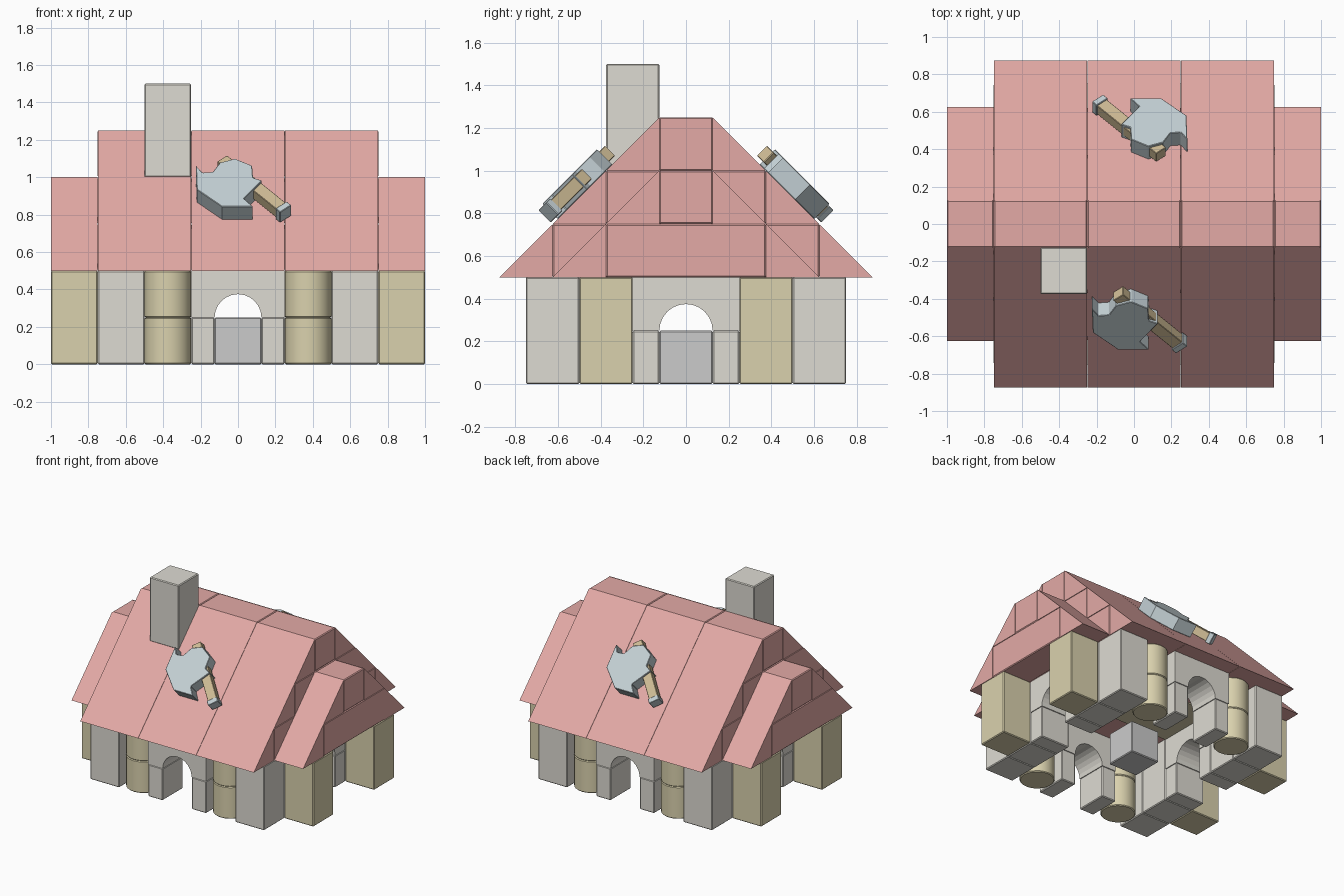
import bpy, bmesh, math
from mathutils import Matrix, Vector

if "Cube" in bpy.data.objects:
    bpy.data.objects.remove(bpy.data.objects["Cube"])


def material(name, rgb):
    m = bpy.data.materials.new(name)
    m.diffuse_color = (*rgb, 1)
    m.use_nodes = True
    m.node_tree.nodes["Principled BSDF"].inputs["Base Color"].default_value = m.diffuse_color
    return m


STONE = material("stone", (0.73, 0.71, 0.65))
TAN = material("tan_block", (0.70, 0.64, 0.42))
RED = material("roof_red", (0.77, 0.40, 0.38))
STEEL = material("steel", (0.55, 0.63, 0.66))
WOOD = material("wood", (0.62, 0.50, 0.30))
S = 0.25  # block module


def finish(bm, name, mat, bevel):
    bmesh.ops.recalc_face_normals(bm, faces=bm.faces)
    me = bpy.data.meshes.new(name)
    bm.to_mesh(me)
    bm.free()
    ob = bpy.data.objects.new(name, me)
    bpy.context.collection.objects.link(ob)
    if mat:
        me.materials.append(mat)
    if bevel:
        b = ob.modifiers.new("bevel", 'BEVEL')
        b.width = bevel
        b.segments = 1
        b.limit_method = 'ANGLE'
        b.angle_limit = math.radians(50)
    return ob


def box(name, center, size, mat=None, bevel=0.006):
    bm = bmesh.new()
    bmesh.ops.create_cube(bm, size=1, matrix=Matrix.Translation(center) @ Matrix.Diagonal((*size, 1)))
    return finish(bm, name, mat, bevel)


def frame(u, v, origin):
    """Matrix taking profile (u, v) and depth to world space."""
    u, v = Vector(u), Vector(v)
    return Matrix((u, v, u.cross(v))).transposed().to_4x4(), Vector(origin)


def prism(name, pts, lo, hi, fr, mat=None, bevel=0.0):
    m, o = fr
    bm = bmesh.new()
    a, b = ([bm.verts.new(m @ Vector((p[0], p[1], d)) + o) for p in pts] for d in (lo, hi))
    bm.faces.new(a)
    bm.faces.new(b)
    n = len(pts)
    for i in range(n):
        bm.faces.new((a[i], a[(i + 1) % n], b[(i + 1) % n], b[i]))
    return finish(bm, name, mat, bevel)


def column(name, x, y, z):
    bm = bmesh.new()
    bmesh.ops.create_cone(bm, cap_ends=True, segments=24, radius1=S / 2, radius2=S / 2, depth=S,
                          matrix=Matrix.Translation((x, y, z)))
    ob = finish(bm, name, TAN, 0.006)
    bpy.ops.object.select_all(action='DESELECT')
    ob.select_set(True)
    bpy.context.view_layer.objects.active = ob
    bpy.ops.object.shade_smooth_by_angle(angle=math.radians(35))


# corner posts, side posts and columns in each quadrant
for sx in (-1, 1):
    for sy in (-1, 1):
        box("corner_post", (.625 * sx, .625 * sy, .25), (S, S, .5), STONE)
        box("outer_side_post", (.875 * sx, .375 * sy, .25), (S, S, .5), TAN)
        box("inner_side_post", (.625 * sx, .375 * sy, .25), (S, S, .5), STONE)
        for z in (.125, .375):
            column("column", .375 * sx, .625 * sy, z)
        box("front_back_jamb", (.1875 * sx, .625 * sy, .125), (.125, S, S), STONE)
        box("side_jamb", (.625 * sx, .1875 * sy, .125), (S, .125, S), STONE)

# arches over the four openings
arch = [(.25, .25), (.25, .5), (-.25, .5), (-.25, .25)]
arch += [(-.125 * math.cos(math.pi * i / 12), .25 + .125 * math.sin(math.pi * i / 12)) for i in range(13)]
for s in (-1, 1):
    prism("front_back_arch", arch, -.125, .125, frame((1, 0, 0), (0, 0, 1), (0, .625 * s, 0)), STONE)
    prism("side_arch", arch, -.125, .125, frame((0, 1, 0), (0, 0, 1), (.625 * s, 0, 0)), STONE)

# centre cube on the floor
box("centre_cube", (0, 0, .125), (S, S, S))


# roof: stacked rows of wedges with bricks between
def roof_row(x0, x1, inner, z, mat):
    box("roof_brick", ((x0 + x1) / 2, 0, z + S / 2), (x1 - x0, 2 * inner, S), mat)
    for s in (-1, 1):
        tri = [(inner * s, z), ((inner + S) * s, z), (inner * s, z + S)]
        prism("roof_wedge", tri, x0 + .001, x1 - .001, frame((0, 1, 0), (0, 0, 1), (0, 0, 0)), RED)


for x0 in (-.75, -.25, .25):
    for row in range(3):
        roof_row(x0, x0 + .5, .625 - S * row, .5 + S * row, RED)
for x0 in (-1, .75):
    for row in range(2):
        roof_row(x0, x0 + S, .375 - S * row, .5 + S * row, RED)
box("ceiling_plank", (0, 0, .495), (1.0, .5, .01), TAN, 0)

# chimney
box("chimney", (-.375, -.25, 1.25), (S, S, .5), STONE)

# axes lying on both roof slopes
head = [(-.225, .166), (-.19, .113), (-.134, .119), (-.096, .189), (-.016, .219), (.075, .166),
        (.08, .075), (.128, .053), (.032, -.083), (.08, -.144), (-.086, -.144), (-.22, -.015)]
head = [(x - .03, w) for x, w in head]


def bar(a, b, width):
    a, b = Vector(a), Vector(b)
    n = (b - a).orthogonal().normalized() * width / 2
    return [a + n, b + n, b - n, a - n]


r = math.sqrt(.5)
for s in (1, -1):
    fr = frame((s, 0, 0), (0, s * r, r), (.03, -.5 * s, .875))
    prism("axe_head", head, .0, .1, fr, STEEL, 0.003)
    prism("axe_handle", bar((-.115, .235), (.205, -.13), .07), .02, .085, fr, WOOD, 0.003)
    prism("axe_cap", bar((.2, -.125), (.225, -.153), .08), .012, .093, fr, STEEL, 0.003)
